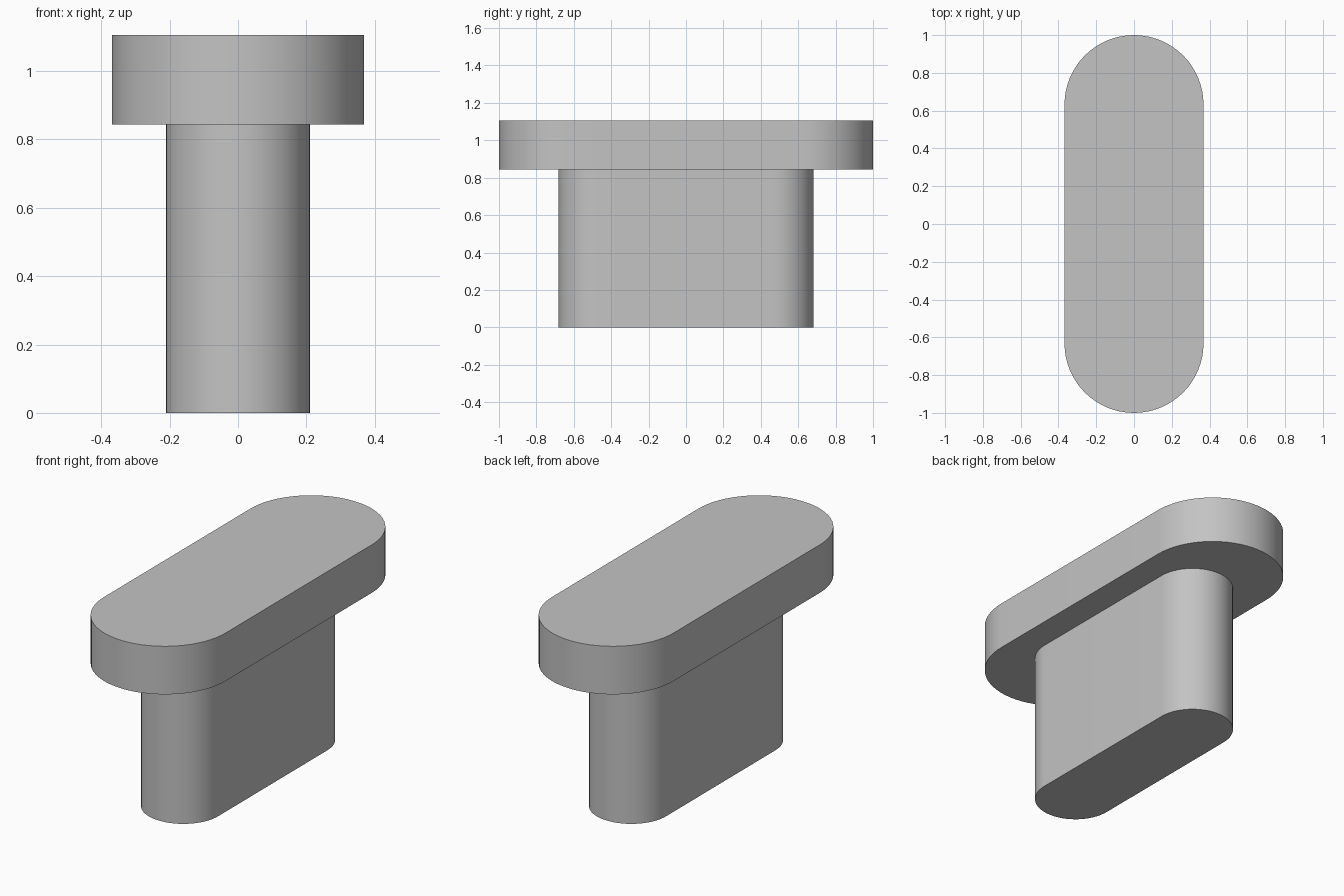
import bpy
import bmesh
from math import pi, sin, cos

cube = bpy.data.objects.get("Cube")
if cube:
    bpy.data.objects.remove(cube, do_unlink=True)

# Single plain grey finish
grey = bpy.data.materials.new("plain_grey")
grey.use_nodes = True
colour = (0.55, 0.55, 0.55, 1)
grey.diffuse_color = colour
grey.node_tree.nodes["Principled BSDF"].inputs["Base Color"].default_value = colour


def slot_prism(name, radius, half_length, z_low, z_high, steps=32):
    """Upright prism with a rounded-end slot outline running along y."""
    bm = bmesh.new()
    outline = []
    for side in (1, -1):
        for i in range(steps + 1):
            a = pi * i / steps
            outline.append(bm.verts.new((side * radius * cos(a),
                                         side * (half_length - radius + radius * sin(a)),
                                         z_low)))
    base = bm.faces.new(outline)
    ext = bmesh.ops.extrude_face_region(bm, geom=[base], use_keep_orig=True)
    top = [v for v in ext["geom"] if isinstance(v, bmesh.types.BMVert)]
    bmesh.ops.translate(bm, verts=top, vec=(0, 0, z_high - z_low))
    bmesh.ops.recalc_face_normals(bm, faces=bm.faces)
    mesh = bpy.data.meshes.new(name)
    bm.to_mesh(mesh)
    bm.free()
    mesh.materials.append(grey)
    obj = bpy.data.objects.new(name, mesh)
    bpy.context.collection.objects.link(obj)
    bpy.ops.object.select_all(action="DESELECT")
    obj.select_set(True)
    bpy.context.view_layer.objects.active = obj
    bpy.ops.object.shade_smooth_by_angle(angle=pi / 6)
    return obj


# Narrow stem below, wide overhanging cap on top
slot_prism("stem", 0.21, 0.682, 0, 0.843)
slot_prism("cap", 0.368, 1, 0.843, 1.106)
